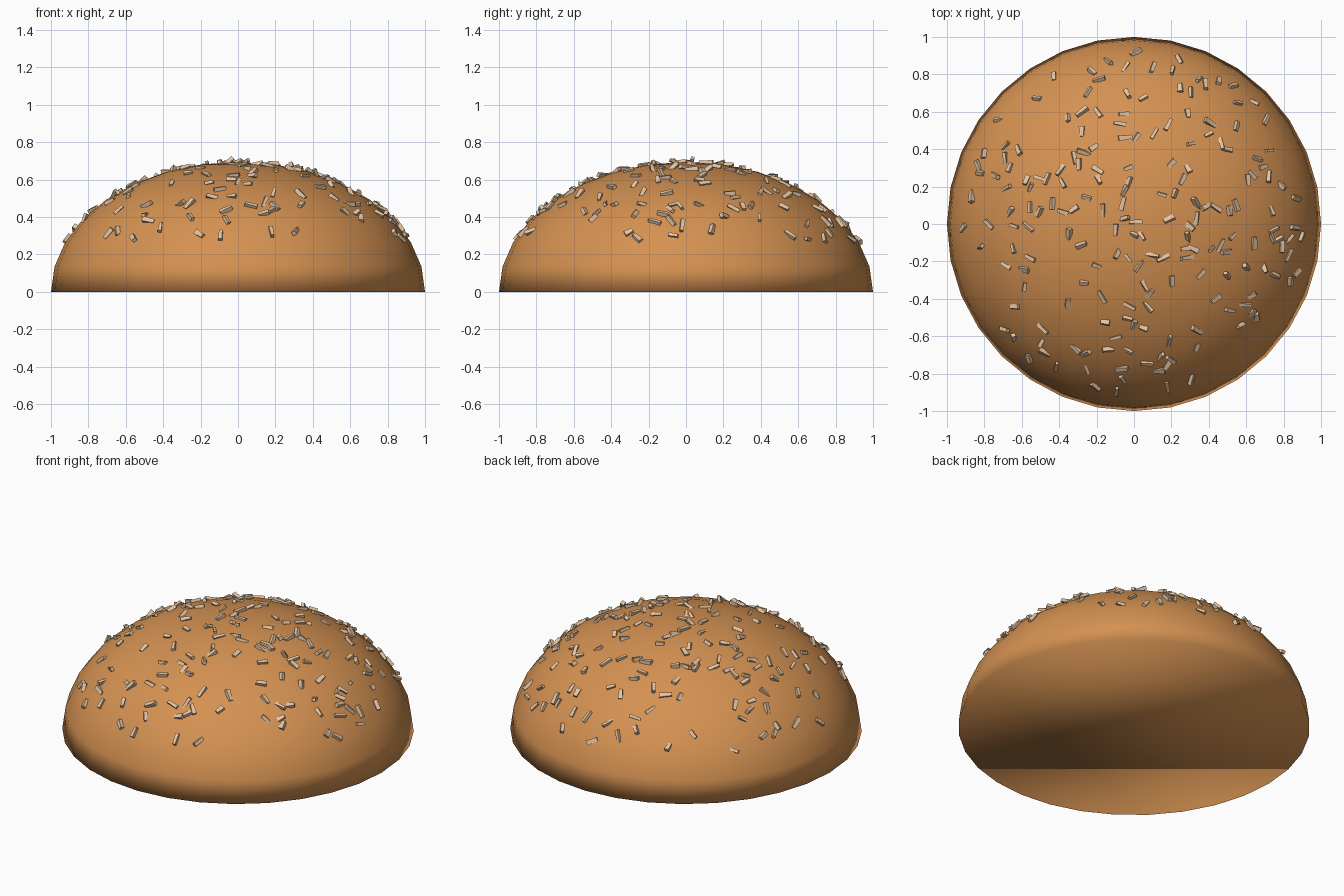
import bpy, bmesh, math, random
from mathutils import Vector, Matrix

if "Cube" in bpy.data.objects:
    bpy.data.objects.remove(bpy.data.objects["Cube"])

random.seed(7)
HEIGHT = 0.695


def material(name, rgb):
    m = bpy.data.materials.new(name)
    m.diffuse_color = (*rgb, 1)
    m.use_nodes = True
    m.node_tree.nodes["Principled BSDF"].inputs["Base Color"].default_value = m.diffuse_color
    return m


def add_object(name, bm, mat, smooth):
    for f in bm.faces:
        f.smooth = smooth
    me = bpy.data.meshes.new(name)
    bm.to_mesh(me)
    bm.free()
    me.materials.append(mat)
    ob = bpy.data.objects.new(name, me)
    bpy.context.collection.objects.link(ob)
    return ob


# Bun: upper half of a flattened sphere, closed by one flat base face
bm = bmesh.new()
bmesh.ops.create_uvsphere(bm, u_segments=32, v_segments=16, radius=1)
bmesh.ops.delete(bm, geom=[v for v in bm.verts if v.co.z < -0.01], context='VERTS')
bmesh.ops.scale(bm, vec=(1, 1, HEIGHT), verts=bm.verts)
bmesh.ops.contextual_create(bm, geom=[e for e in bm.edges if e.is_boundary])
bmesh.ops.recalc_face_normals(bm, faces=bm.faces)
add_object("bun_top", bm, material("crust", (0.66, 0.285, 0.084)), True)

# Seeds: small tapered blocks scattered over the crown, slightly tilted
bm = bmesh.new()
placed = []
while len(placed) < 190:
    r, a = 0.93 * math.sqrt(random.random()), random.uniform(0, math.tau)
    x, y = r * math.cos(a), r * math.sin(a)
    p = Vector((x, y, HEIGHT * math.sqrt(1 - r * r)))
    if any((p - q).length < 0.035 for q in placed):
        continue
    placed.append(p)
    normal = Vector((x, y, p.z / HEIGHT ** 2)).normalized()
    turn = (normal.to_track_quat('Z', 'Y').to_matrix().to_4x4()
            @ Matrix.Rotation(random.uniform(0, math.tau), 4, 'Z')
            @ Matrix.Rotation(random.gauss(0, 0.3), 4, 'Y')
            @ Matrix.Rotation(random.gauss(0, 0.4), 4, 'X'))
    size = Matrix.Diagonal((random.uniform(0.045, 0.075), random.uniform(0.018, 0.03),
                            random.uniform(0.016, 0.024), 1))
    verts = bmesh.ops.create_cube(bm, size=1)['verts']
    for v in verts:
        if v.co.x > 0:
            v.co.y *= 0.75
    bmesh.ops.transform(bm, matrix=Matrix.Translation(p + normal * 0.001) @ turn @ size,
                        verts=verts)
add_object("sesame_seeds", bm, material("seed", (0.78, 0.55, 0.36)), False)
